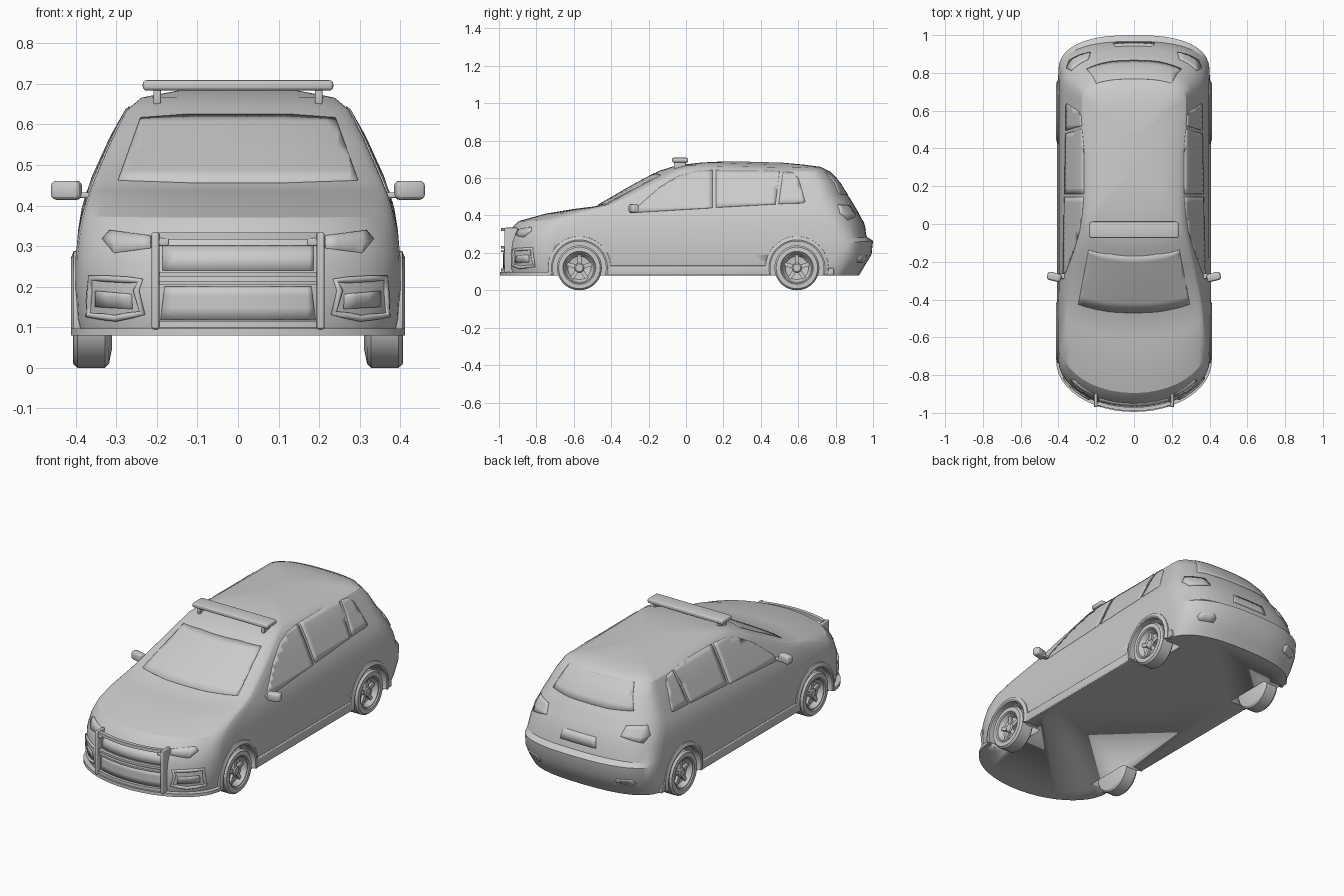
import bpy, bmesh, math
from math import sin, cos, pi, sqrt
from mathutils import Vector
from mathutils.bvhtree import BVHTree

if "Cube" in bpy.data.objects:
    bpy.data.objects.remove(bpy.data.objects["Cube"])


def finish(name, bm, mirror=False, smooth=True, loc=(0, 0, 0)):
    bmesh.ops.recalc_face_normals(bm, faces=bm.faces)
    me = bpy.data.meshes.new(name)
    bm.to_mesh(me)
    bm.free()
    ob = bpy.data.objects.new(name, me)
    bpy.context.collection.objects.link(ob)
    ob.location = loc
    if mirror:
        ob.modifiers.new("mirror", 'MIRROR')
    bpy.context.view_layer.objects.active = ob
    bpy.ops.object.select_all(action='DESELECT')
    ob.select_set(True)
    if smooth:
        bpy.ops.object.shade_smooth_by_angle(angle=math.radians(28))
    return ob


def loft_bm(rings, loop=False):
    """Skin a list of closed rings, capping both ends unless looped."""
    bm = bmesh.new()
    vs = [[bm.verts.new(p) for p in r] for r in rings]
    n = len(rings[0])
    pairs = list(zip(vs, vs[1:])) + ([(vs[-1], vs[0])] if loop else [])
    for a, b in pairs:
        for i in range(n):
            j = (i + 1) % n
            bm.faces.new((a[i], a[j], b[j], b[i]))
    if not loop:
        bm.faces.new(vs[0])
        bm.faces.new(vs[-1])
    return bm


def box(name, lo, hi, bevel=0.0, mirror=False, rot=0):
    bm = bmesh.new()
    bmesh.ops.create_cube(bm, size=1)
    size = Vector(hi) - Vector(lo)
    mid = (Vector(hi) + Vector(lo)) / 2
    for v in bm.verts:
        c = Vector(v.co[k] * size[k] for k in range(3))
        v.co = mid + Vector((c.x * cos(rot) - c.y * sin(rot), c.x * sin(rot) + c.y * cos(rot), c.z))
    if bevel:
        bmesh.ops.bevel(bm, geom=bm.edges[:], offset=bevel, segments=3, profile=0.5, affect='EDGES')
    return finish(name, bm, mirror)


# Body rings: front y, z, depth | half width | side z front, rear | rear y, z, depth
RINGS = [
    (-.965, .08, .26, .388, .08, .08, .925, .08, .18),
    (-.975, .12, .26, .397, .12, .12, .955, .13, .19),
    (-.975, .20, .26, .401, .19, .19, .992, .19, .20),
    (-.965, .26, .25, .401, .25, .25, 1.0, .265, .20),
    (-.955, .29, .25, .400, .275, .27, .967, .285, .18),
    (-.935, .33, .25, .394, .33, .34, .95, .36, .19),
    (-.895, .37, .25, .385, .375, .395, .92, .42, .19),
    (-.75, .41, .20, .373, .415, .435, .89, .47, .19),
    (-.60, .435, .13, .364, .437, .455, .875, .495, .18),
    (-.48, .45, .10, .353, .465, .48, .855, .52, .17),
    (-.29, .56, .11, .312, .56, .57, .82, .58, .14),
    (-.14, .64, .10, .275, .635, .635, .765, .638, .11),
    (-.05, .668, .10, .238, .666, .655, .72, .66, .09),
    (.08, .683, .08, .15, .683, .67, .63, .672, .08),
    (.2, .689, .05, .05, .69, .684, .5, .684, .05),
]


def body_ring(r):
    yf, zf, df, w, zs, zsr, yr, zr, dr = r
    half = []
    for i in range(10):
        a = i / 10 * pi / 2
        half.append((w * sin(a), yf + df * (1 - cos(a)), zf + (zs - zf) * (1 - cos(a))))
    for i in range(15):
        t = i / 14
        half.append((w, yf + df + t * (yr - dr - yf - df), zs + t * (zsr - zs)))
    for i in range(9, -1, -1):
        a = i / 10 * pi / 2
        c, s = cos(a) ** .8, sin(a) ** .8
        half.append((w * s, yr - dr * (1 - c), zr + (zsr - zr) * (1 - c)))
    return half + [(-x, y, z) for x, y, z in half[-2:0:-1]]


bm = loft_bm([body_ring(r) for r in RINGS])
bmesh.ops.recalc_face_normals(bm, faces=bm.faces)
surface = BVHTree.FromBMesh(bm)
body = finish("body", bm)

# Wheel wells
WHEELS = {"front": -.57, "rear": .593}
for end, y in WHEELS.items():
    for s in (-1, 1):
        circ = [(y + .143 * cos(i * pi / 20), .12 + .143 * sin(i * pi / 20)) for i in range(40)]
        cut = finish("cutter", loft_bm([[(s * x, a, b) for a, b in circ] for x in (.29, .5)]))
        mod = body.modifiers.new("well", 'BOOLEAN')
        mod.operation, mod.object, mod.solver = 'DIFFERENCE', cut, 'EXACT'
        bpy.context.view_layer.objects.active = body
        bpy.ops.object.modifier_apply(modifier=mod.name)
        bpy.data.objects.remove(cut)

# Wheels, spokes and arch flares
TYRE = [(.31, .07), (.318, .11), (.328, .12), (.395, .12), (.406, .111), (.407, .088), (.401, .083),
        (.401, .078), (.39, .072), (.375, .062), (.37, .03), (.37, .006), (.31, .006)]
for end, y in WHEELS.items():
    spin = [[(x, r * cos(k * pi / 18), r * sin(k * pi / 18)) for x, r in TYRE] for k in range(36)]
    finish(end + "_wheel", loft_bm(spin, True), True, loc=(0, y, .12))
    hub = [[(x, r * cos(k * pi / 8), r * sin(k * pi / 8)) for k in range(16)]
           for x, r in ((.36, .026), (.388, .026), (.393, .02))]
    finish(end + "_hub", loft_bm(hub), True, loc=(0, y, .12))
    for k in range(5):
        a = k * 2 * pi / 5 + pi / 2
        u, v = Vector((0, cos(a), sin(a))), Vector((0, -sin(a), cos(a)))
        rings = [[Vector((x, 0, 0)) + u * r + v * h for x, h in ((.365, -w), (.386, -w), (.386, w), (.365, w))]
                 for r, w in ((.015, .012), (.074, .009))]
        finish(f"{end}_spoke_{k}", loft_bm(rings), True, loc=(0, y, .12))
    arch = []
    for k in range(25):
        a = -.24 + k / 24 * (pi + .48)
        arch.append([(x, y + r * cos(a), .12 + r * sin(a))
                     for x, r in ((.37, .142), (.409, .142), (.412, .15), (.405, .168), (.37, .172))])
    finish(end + "_arch_flare", loft_bm(arch), True)

# Sills
box("sill", (.36, -.42, .08), (.407, .44, .132), .006, True)
box("rear_sill_end", (.36, .745, .08), (.402, .79, .12), .005, True)


def bar(name, z0, z1, half_angle, depth, y0=-.99, w=.412, d=.27):
    """Curved bar following the plan shape of the nose."""
    rings = []
    for k in range(25):
        a = half_angle * (k / 12 - 1)
        x, y = w * sin(a), y0 + d * (1 - cos(a))
        xi, yi = (w - depth) * sin(a), y0 + depth + (d - depth) * (1 - cos(a))
        rings.append([(x, y, z0), (x, y, z1), (xi, yi, z1), (xi, yi, z0)])
    return finish(name, loft_bm(rings))


# Front lip and push bar
bar("front_lip", .08, .097, pi / 2, .06, -.995)
bar("push_bar_top", .316, .334, .5, .02)
bar("push_bar_upper_rail", .224, .236, .5, .018)
bar("push_bar_lower_rail", .205, .214, .5, .018)
bar("push_bar_bottom", .1, .116, .5, .03)
box("push_bar_upright", (.194, -.97, .095), (.213, -.9, .335), .006, True)
box("push_bar_corner", (.17, -.965, .3), (.198, -.945, .32), .006, True)


def project(a, b, side):
    if side == 'side':
        o, d = Vector((2, a, b)), Vector((-1, 0, 0))
    elif side == 'front':
        o, d = Vector((a, -2, b)), Vector((0, 1, 0))
    else:
        o, d = Vector((a, 2, b)), Vector((0, -1, 0))
    hit = surface.ray_cast(o, d)[0]
    return hit if hit else surface.find_nearest(o + d * 1.2)[0]


def panel(name, pts, side, mirror=True, thick=.007):
    """Thin panel whose outline is projected onto the body."""
    bm = bmesh.new()
    bm.faces.new([bm.verts.new((a, b, 0)) for a, b in pts])
    for axis in (0, 1):
        vals = [p[axis] for p in pts]
        c = min(vals) + .03
        while c < max(vals) - .005:
            no = (1, 0, 0) if axis == 0 else (0, 1, 0)
            bmesh.ops.bisect_plane(bm, geom=bm.verts[:] + bm.edges[:] + bm.faces[:],
                                   plane_co=Vector(no) * c, plane_no=no)
            c += .03
    for v in bm.verts:
        v.co = project(v.co.x, v.co.y, side)
    ob = finish(name, bm, mirror)
    sol = ob.modifiers.new("thickness", 'SOLIDIFY')
    sol.thickness, sol.offset = thick, 0
    return ob


def trim(name, pts, side, radius=.005, mirror=True):
    """Thin tube frame running round a projected outline."""
    path = []
    for (a, b), (c, d) in zip(pts, pts[1:] + pts[:1]):
        n = max(1, int(math.hypot(c - a, d - b) / .03))
        path += [project(a + (c - a) * k / n, b + (d - b) * k / n, side) for k in range(n)]
    cu = bpy.data.curves.new(name, 'CURVE')
    cu.dimensions, cu.bevel_depth, cu.bevel_resolution = '3D', radius, 1
    sp = cu.splines.new('POLY')
    sp.points.add(len(path) - 1)
    for p, co in zip(sp.points, path):
        p.co = (*co, 1)
    sp.use_cyclic_u = True
    ob = bpy.data.objects.new(name, cu)
    bpy.context.collection.objects.link(ob)
    if mirror:
        ob.modifiers.new("mirror", 'MIRROR')


# Glass
panel("front_door_window", [(-.275, .415), (-.255, .45), (-.14, .55), (-.04, .61), (.05, .636),
                            (.142, .642), (.142, .44)], 'side')
panel("rear_door_window", [(.16, .442), (.16, .642), (.4, .642), (.5, .635), (.478, .46)], 'side')
panel("quarter_window", [(.495, .462), (.52, .634), (.57, .628), (.6, .6), (.637, .475), (.625, .466)], 'side')
panel("windshield", [(-.295, .462), (-.24, .615), (-.12, .624), (.12, .624), (.24, .615), (.295, .462),
                     (.12, .456), (-.12, .456)], 'front', False, .005)
panel("rear_window", [(-.25, .515), (-.2, .635), (.2, .635), (.25, .515), (.12, .508), (-.12, .508)], 'back', False)

# Lamps and grilles
panel("headlight", [(.215, .325), (.315, .338), (.333, .317), (.305, .283), (.215, .295)], 'front')
panel("upper_grille", [(-.185, .24), (-.185, .3), (.185, .3), (.185, .24)], 'front', False)
panel("lower_grille", [(-.19, .118), (-.18, .2), (.18, .2), (.19, .118)], 'front', False)
FOG = [(.235, .135), (.25, .19), (.24, .215), (.362, .222), (.368, .13), (.3, .122)]
trim("fog_lamp_frame", FOG, 'front', .009)
panel("fog_lamp", [(.26, .145), (.262, .182), (.35, .19), (.35, .15)], 'front')
panel("taillight", [(.23, .4), (.24, .45), (.33, .455), (.355, .41), (.34, .375)], 'back', True, .012)
panel("tailgate_plate_recess", [(-.11, .32), (-.1, .375), (.1, .375), (.11, .32)], 'back', False)
panel("rear_reflector", [(.24, .15), (.235, .175), (.25, .19), (.32, .19), (.33, .17), (.315, .15)], 'back')

# Door mirrors
box("mirror_arm", (.345, -.29, .418), (.41, -.262, .432), .005, True)
box("mirror_housing", (.385, -.302, .414), (.46, -.258, .461), .014, True, .25)

# Roof light bar
box("light_bar", (-.235, -.075, .683), (.235, .012, .709), .01)
box("light_bar_foot", (.19, -.065, .65), (.208, .0, .69), .004, True)
